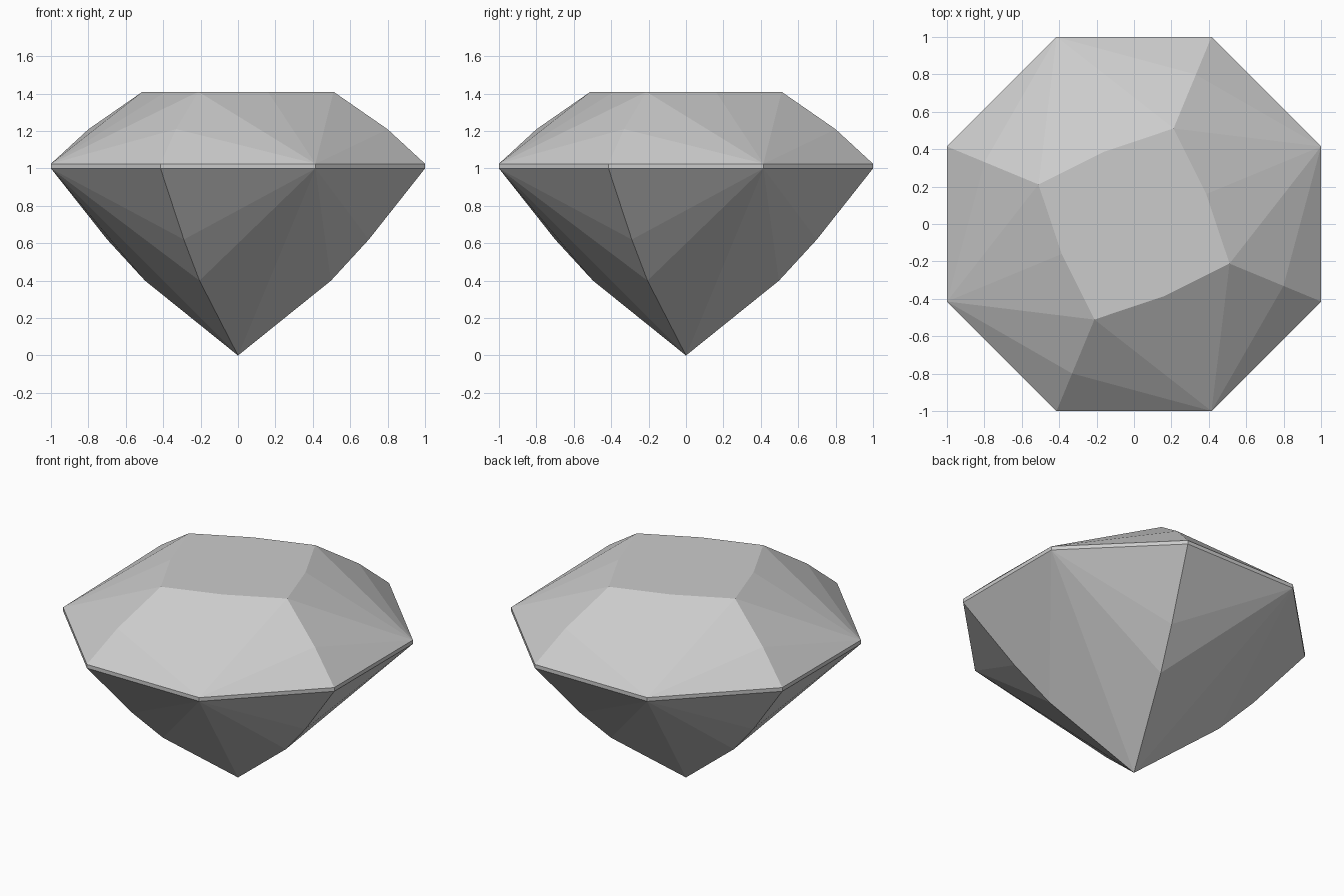
import bpy
import bmesh
from math import cos, sin, pi

cube = bpy.data.objects.get("Cube")
if cube:
    bpy.data.objects.remove(cube)

SIDES = 8
GIRDLE_R = 1 / cos(pi / SIDES)

stone = bpy.data.materials.new("grey stone")
stone.use_nodes = True
colour = (0.6, 0.6, 0.6, 1)
stone.diffuse_color = colour
stone.node_tree.nodes["Principled BSDF"].inputs["Base Color"].default_value = colour

bm = bmesh.new()


def point(i, radius, z):
    angle = (i + 0.5) * 2 * pi / SIDES
    return bm.verts.new((radius * cos(angle), radius * sin(angle), z))


def ring(radius, z, corners=range(SIDES)):
    return {i: point(i, radius, z) for i in corners}


def facets(girdle, ridge):
    """Fan facets from each plain corner to the ridges beside it."""
    for i in range(0, SIDES, 2):
        for j in ((i + 1) % SIDES, (i - 1) % SIDES):
            chain = [girdle[j]] + [level[j] if j in level else level[i] for level in ridge]
            for a, b in zip(chain, chain[1:]):
                bm.faces.new((girdle[i], a, b))


ridges = range(1, SIDES, 2)
plain = range(0, SIDES, 2)

# Girdle band
low = ring(GIRDLE_R, 1.0)
high = ring(GIRDLE_R, 1.025)
for i in range(SIDES):
    j = (i + 1) % SIDES
    bm.faces.new((low[i], low[j], high[j], high[i]))

# Crown with its flat table
shoulder = ring(0.865, 1.21, ridges)
table_corner = ring(0.553, 1.41, ridges)
table_middle = ring(0.418, 1.41, plain)
facets(high, [shoulder, table_corner, table_middle])
table = {**table_corner, **table_middle}
bm.faces.new([table[i] for i in range(SIDES)])

# Pavilion tapering to the point
belly = ring(0.757, 0.62, ridges)
lower = ring(0.538, 0.4, ridges)
tip = bm.verts.new((0, 0, 0))
facets(low, [belly, lower, {i: tip for i in range(SIDES)}])

bmesh.ops.recalc_face_normals(bm, faces=bm.faces)
mesh = bpy.data.meshes.new("gemstone")
bm.to_mesh(mesh)
bm.free()
mesh.materials.append(stone)
bpy.context.collection.objects.link(bpy.data.objects.new("gemstone", mesh))
